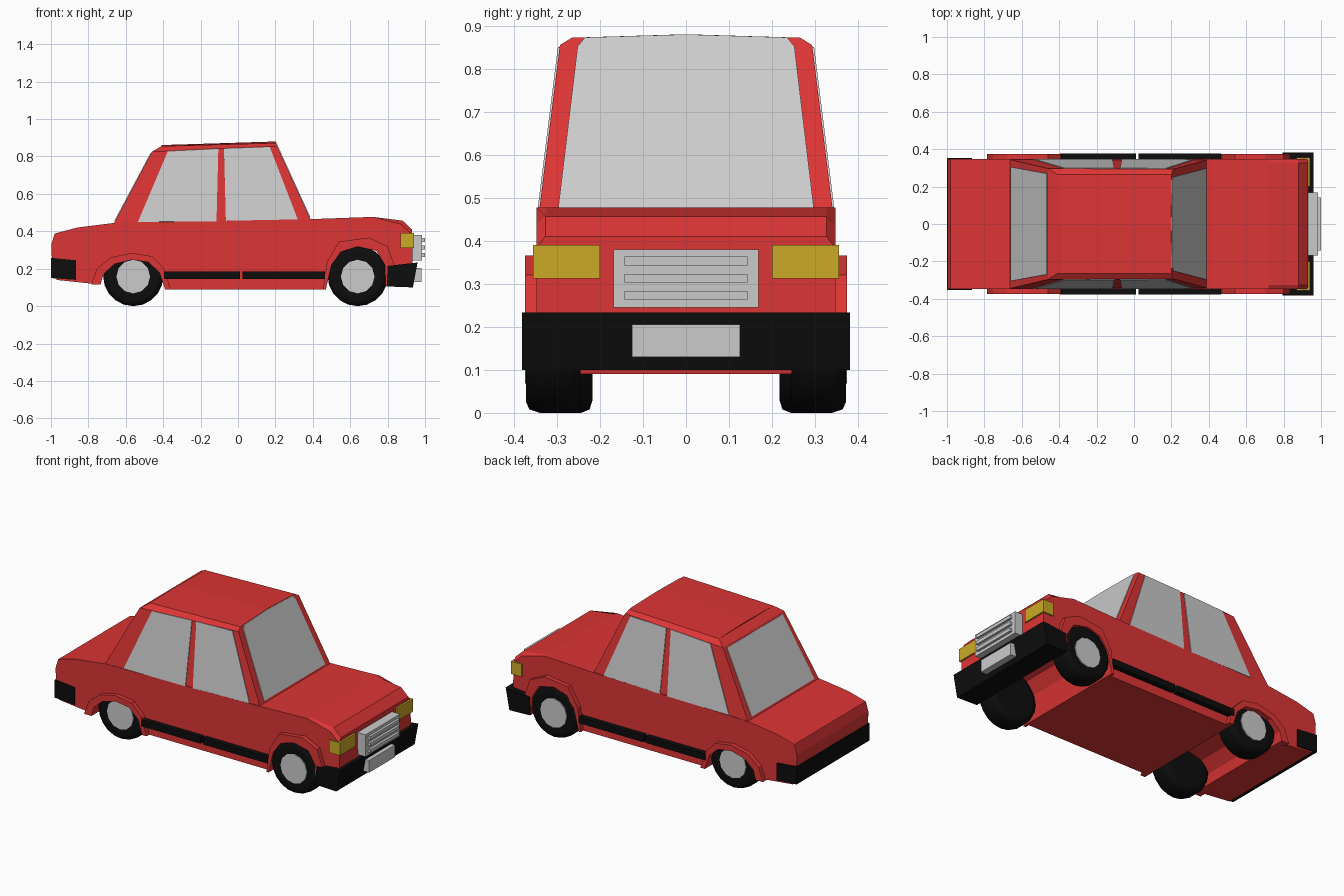
import bpy, bmesh, math

if "Cube" in bpy.data.objects:
    bpy.data.objects.remove(bpy.data.objects["Cube"])


def material(name, rgb):
    m = bpy.data.materials.new(name)
    m.diffuse_color = (*rgb, 1)
    m.use_nodes = True
    m.node_tree.nodes["Principled BSDF"].inputs["Base Color"].default_value = m.diffuse_color
    return m


RED = material("red paint", (0.72, 0.035, 0.035))
BLACK = material("black rubber", (0.004, 0.004, 0.004))
YELLOW = material("yellow lamp", (0.6, 0.4, 0.02))


def finish(bm, name, mat=None):
    bmesh.ops.recalc_face_normals(bm, faces=bm.faces)
    me = bpy.data.meshes.new(name)
    bm.to_mesh(me)
    bm.free()
    ob = bpy.data.objects.new(name, me)
    bpy.context.collection.objects.link(ob)
    if mat:
        me.materials.append(mat)
    return ob


def prism(points, y0, y1):
    """Side profile (x, z) extruded across y."""
    bm = bmesh.new()
    a = [bm.verts.new((x, y0, z)) for x, z in points]
    b = [bm.verts.new((x, y1, z)) for x, z in points]
    bm.faces.new(a)
    bm.faces.new(b)
    for i in range(len(a)):
        j = (i + 1) % len(a)
        bm.faces.new((a[i], a[j], b[j], b[i]))
    return bm


def box(name, x0, x1, y0, y1, z0, z1, mat=None):
    return finish(prism([(x0, z0), (x1, z0), (x1, z1), (x0, z1)], y0, y1), name, mat)


def pane(name, points):
    bm = bmesh.new()
    bm.faces.new([bm.verts.new(p) for p in points])
    ob = finish(bm, name)
    mod = ob.modifiers.new("thickness", 'SOLIDIFY')
    mod.thickness, mod.offset = 0.008, 0
    return ob


def lathe(name, profile, x, z, sides, mat=None):
    """Rings (radius, y) around a wheel axle, capped at both ends."""
    bm = bmesh.new()
    rings = []
    for r, y in profile:
        rings.append([bm.verts.new((x + r * math.cos(2 * math.pi * i / sides), y,
                                    z + r * math.sin(2 * math.pi * i / sides)))
                      for i in range(sides)])
    for a, b in zip(rings, rings[1:]):
        for i in range(sides):
            j = (i + 1) % sides
            bm.faces.new((a[i], a[j], b[j], b[i]))
    bm.faces.new(rings[0])
    bm.faces.new(rings[-1])
    return finish(bm, name, mat)


# Lower body: side profile with wheel arches cut right across
front_arch = [(0.79, 0.11), (0.785, 0.22), (0.74, 0.295), (0.64, 0.318),
              (0.55, 0.29), (0.50, 0.22), (0.47, 0.09)]
rear_arch = [(-0.39, 0.09), (-0.42, 0.18), (-0.48, 0.235), (-0.57, 0.248),
             (-0.66, 0.225), (-0.72, 0.17), (-0.735, 0.115)]
outline = [(-0.97, 0.14), (-0.995, 0.25), (-0.998, 0.33), (-0.98, 0.388), (-0.86, 0.42),
           (-0.66, 0.445), (0.39, 0.465), (0.72, 0.477), (0.88, 0.457), (0.93, 0.41),
           (0.935, 0.11)]
bm = prism(outline + front_arch + rear_arch, -0.347, 0.347)
hood = [e for e in bm.edges if all(v.co.z > 0.4 and v.co.x > 0.3 for v in e.verts)
        and e.verts[0].co.y * e.verts[1].co.y > 0]
bmesh.ops.bevel(bm, geom=hood, offset=0.02, segments=1, affect='EDGES')
finish(bm, "lower_body", RED)


# Cabin: base, shoulder and crowned roof
def side_y(z):
    return 0.345 - 0.125 * (z - 0.44)


bm = bmesh.new()
sections = [  # rear (x, z), front (x, z), half width at rear and front
    ((-0.665, 0.44), (0.399, 0.44), 0.345, 0.345),
    ((-0.46, 0.825), (0.209, 0.855), side_y(0.825), side_y(0.855)),
    ((-0.41, 0.855), (0.201, 0.872), 0.265, 0.265)]
rings = []
for (xr, zr), (xf, zf), wr, wf in sections:
    rings.append([bm.verts.new(p) for p in
                  ((xr, -wr, zr), (xf, -wf, zf), (xf, wf, zf), (xr, wr, zr))])
for a, b in zip(rings, rings[1:]):
    for i in range(4):
        j = (i + 1) % 4
        bm.faces.new((a[i], a[j], b[j], b[i]))
bm.faces.new(rings[0])
ridge_f = bm.verts.new((0.198, 0, 0.88))
ridge_r = bm.verts.new((-0.41, 0, 0.861))
p, q, r, s = rings[2]
for f in ((p, q, ridge_f, ridge_r), (ridge_r, ridge_f, r, s), (q, r, ridge_f), (s, p, ridge_r)):
    bm.faces.new(f)
finish(bm, "cabin", RED)


# Windscreen and rear window
def front_x(z):
    return 0.399 - (z - 0.44) * 0.4575


def rear_x(z):
    return -0.665 + (z - 0.44) * 0.5325


pane("windscreen", [(front_x(z), y, z) for y, z in
                    ((-0.297, 0.475), (0.297, 0.475), (0.252, 0.85), (0.235, 0.871),
                     (0, 0.878), (-0.235, 0.871), (-0.252, 0.85))])
pane("rear_window", [(rear_x(z), y, z) for y, z in
                     ((-0.305, 0.455), (0.305, 0.455), (0.27, 0.815), (-0.27, 0.815))])

# Parts on both sides
rear_window = [(-0.535, 0.45), (-0.375, 0.828), (-0.105, 0.842), (-0.115, 0.452)]
front_window = [(-0.065, 0.453), (-0.075, 0.843), (0.17, 0.85), (0.32, 0.462)]
front_flare = [(0.455, 0.09), (0.475, 0.235), (0.54, 0.345), (0.70, 0.366),
               (0.80, 0.32), (0.835, 0.22), (0.83, 0.11)]
rear_flare = [(-0.785, 0.115), (-0.755, 0.20), (-0.68, 0.26), (-0.57, 0.284),
              (-0.46, 0.267), (-0.395, 0.20), (-0.36, 0.09)]
for s, side in ((-1, "right"), (1, "left")):
    for n, pts in (("rear", rear_window), ("front", front_window)):
        pane(f"{n}_side_window_{side}", [(x, s * side_y(z), z) for x, z in pts])
    # Wheel arch flares
    for n, outer, inner in (("front", front_flare, front_arch), ("rear", rear_flare, rear_arch)):
        finish(prism(outer + inner, s * 0.335, s * 0.374), f"{n}_arch_flare_{side}", RED)
    # Black door trim
    for n, x0, x1 in (("rear", -0.395, 0.01), ("front", 0.025, 0.465)):
        box(f"{n}_door_trim_{side}", x0, x1, s * 0.34, s * 0.378, 0.145, 0.185, BLACK)
    # Headlights
    box(f"headlight_{side}", 0.87, 0.942, s * 0.2, s * 0.356, 0.312, 0.39, YELLOW)
    # Wheels: rounded tyre with hub disc
    for n, x, out in (("front", 0.64, 0.372), ("rear", -0.56, 0.344)):
        tyre = lathe(f"{n}_tyre_{side}",
                     [(r, s * (out - d)) for r, d in
                      ((0.10, 0.004), (0.135, 0.0), (0.153, 0.008), (0.161, 0.032),
                       (0.161, 0.1), (0.153, 0.12), (0.13, 0.127))], x, 0.161, 20, BLACK)
        for f in tyre.data.polygons:
            f.use_smooth = len(f.vertices) == 4
        lathe(f"{n}_hub_{side}", [(0.09, s * (out - 0.03)), (0.09, s * (out + 0.002))],
              x, 0.158, 12)

# Bumpers
finish(prism([(0.795, 0.105), (0.935, 0.10), (0.96, 0.233), (0.80, 0.215)], -0.381, 0.381),
       "front_bumper", BLACK)
finish(prism([(-1.0, 0.15), (-0.865, 0.14), (-0.865, 0.245), (-1.0, 0.258)], -0.354, 0.354),
       "rear_bumper", BLACK)

# Grille with slats, and number plate
box("grille", 0.925, 0.985, -0.168, 0.168, 0.245, 0.38)
for i in range(3):
    z = 0.273 + 0.04 * i
    box(f"grille_slat_{i + 1}", 0.98, 1.0, -0.143, 0.143, z - 0.01, z + 0.01)
box("number_plate", 0.93, 0.98, -0.126, 0.126, 0.13, 0.205)
